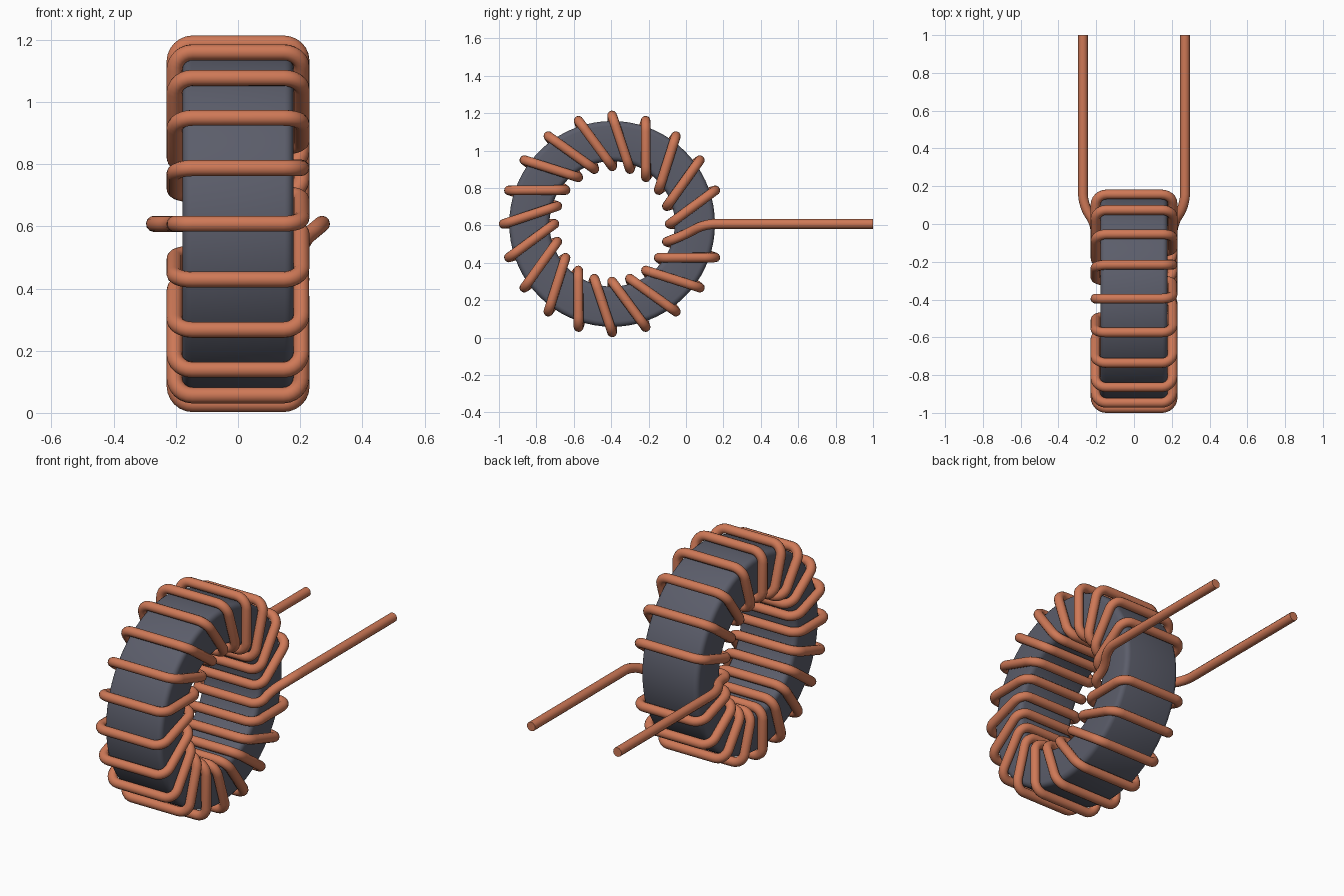
import bpy, bmesh, math
from mathutils import Vector

cube = bpy.data.objects.get("Cube")
if cube:
    bpy.data.objects.remove(cube, do_unlink=True)

CY, CZ = -0.395, 0.608          # ring centre (axis along x)
CORE_IN, CORE_OUT, CORE_HALF = 0.335, 0.55, 0.178
WIRE_IN, WIRE_OUT, WIRE_X = 0.308, 0.58, 0.204
WIRE_R, LEAD_X, STEP = 0.026, 0.27, 18


def material(name, rgb):
    m = bpy.data.materials.new(name)
    m.use_nodes = True
    m.diffuse_color = (*rgb, 1)
    m.node_tree.nodes["Principled BSDF"].inputs["Base Color"].default_value = (*rgb, 1)
    return m


copper = material("copper", (0.62, 0.19, 0.095))
ferrite = material("dark grey ferrite", (0.105, 0.11, 0.145))


def ring_point(x, radius, degrees):
    a = math.radians(degrees)
    return Vector((x, CY + radius * math.cos(a), CZ + radius * math.sin(a)))


def select_only(obj):
    bpy.ops.object.select_all(action='DESELECT')
    obj.select_set(True)
    bpy.context.view_layer.objects.active = obj


def rounded_path(points, trim, steps=6):
    """Replace every inner corner of a polyline with a smooth bend."""
    out = [points[0]]
    for a, p, b in zip(points, points[1:], points[2:]):
        t = min(trim, 0.48 * (a - p).length, 0.48 * (b - p).length)
        da, db = (a - p).normalized() * t, (b - p).normalized() * t
        for i in range(steps + 1):
            u = i / steps
            v = 1 - u
            out.append(p + da * (v**3 + 3 * v * v * u * 0.45)
                       + db * (u**3 + 3 * u * u * v * 0.45))
    return out + [points[-1]]


# Core: rectangular section with rounded edges, revolved about x
def build_core(segments=72, bevel=0.028):
    section = []
    corners = [(-1, -1, 180), (1, -1, 270), (1, 1, 0), (-1, 1, 90)]
    mid, half = (CORE_IN + CORE_OUT) / 2, (CORE_OUT - CORE_IN) / 2
    for sx, sr, start in corners:
        for i in range(5):
            a = math.radians(start + 22.5 * i)
            section.append((sx * (CORE_HALF - bevel) + bevel * math.cos(a),
                            mid + sr * (half - bevel) + bevel * math.sin(a)))
    bm = bmesh.new()
    rings = [[bm.verts.new(ring_point(x, r, 360 * k / segments)) for x, r in section]
             for k in range(segments)]
    n = len(section)
    for k in range(segments):
        r0, r1 = rings[k], rings[(k + 1) % segments]
        for j in range(n):
            bm.faces.new((r0[j], r0[(j + 1) % n], r1[(j + 1) % n], r1[j]))
    bmesh.ops.recalc_face_normals(bm, faces=bm.faces)
    mesh = bpy.data.meshes.new("toroid_core")
    bm.to_mesh(mesh)
    bm.free()
    obj = bpy.data.objects.new("toroid_core", mesh)
    bpy.context.collection.objects.link(obj)
    mesh.materials.append(ferrite)
    select_only(obj)
    bpy.ops.object.shade_smooth_by_angle(angle=math.radians(35))


# Winding: one continuous wire, lead to lead
def build_winding():
    pts = [Vector((LEAD_X, 1.0, CZ)), Vector((LEAD_X, 0.10, CZ)),
           Vector((WIRE_X, 0.0, CZ - 0.055))]
    for k in range(1, 21):
        a = -STEP * k
        # through the bore from left to right face
        pts += [ring_point(WIRE_X, WIRE_IN, a), ring_point(-WIRE_X, WIRE_IN, a)]
        # over the rim, slanting on to the next turn
        if k < 20:
            pts += [ring_point(-WIRE_X, WIRE_OUT, a), ring_point(WIRE_X, WIRE_OUT, a)]
    pts += [Vector((-WIRE_X, 0.0, CZ)), Vector((-LEAD_X, 0.10, CZ)),
            Vector((-LEAD_X, 1.0, CZ))]
    path = rounded_path(pts, 0.058)

    curve = bpy.data.curves.new("copper_winding", 'CURVE')
    curve.dimensions = '3D'
    curve.bevel_depth = WIRE_R
    curve.bevel_resolution = 4
    curve.use_fill_caps = True
    spline = curve.splines.new('POLY')
    spline.points.add(len(path) - 1)
    for sp, p in zip(spline.points, path):
        sp.co = (*p, 1)
    curve.materials.append(copper)
    obj = bpy.data.objects.new("copper_winding", curve)
    bpy.context.collection.objects.link(obj)
    select_only(obj)
    bpy.ops.object.convert(target='MESH')
    bpy.ops.object.shade_smooth_by_angle(angle=math.radians(50))


build_core()
build_winding()
